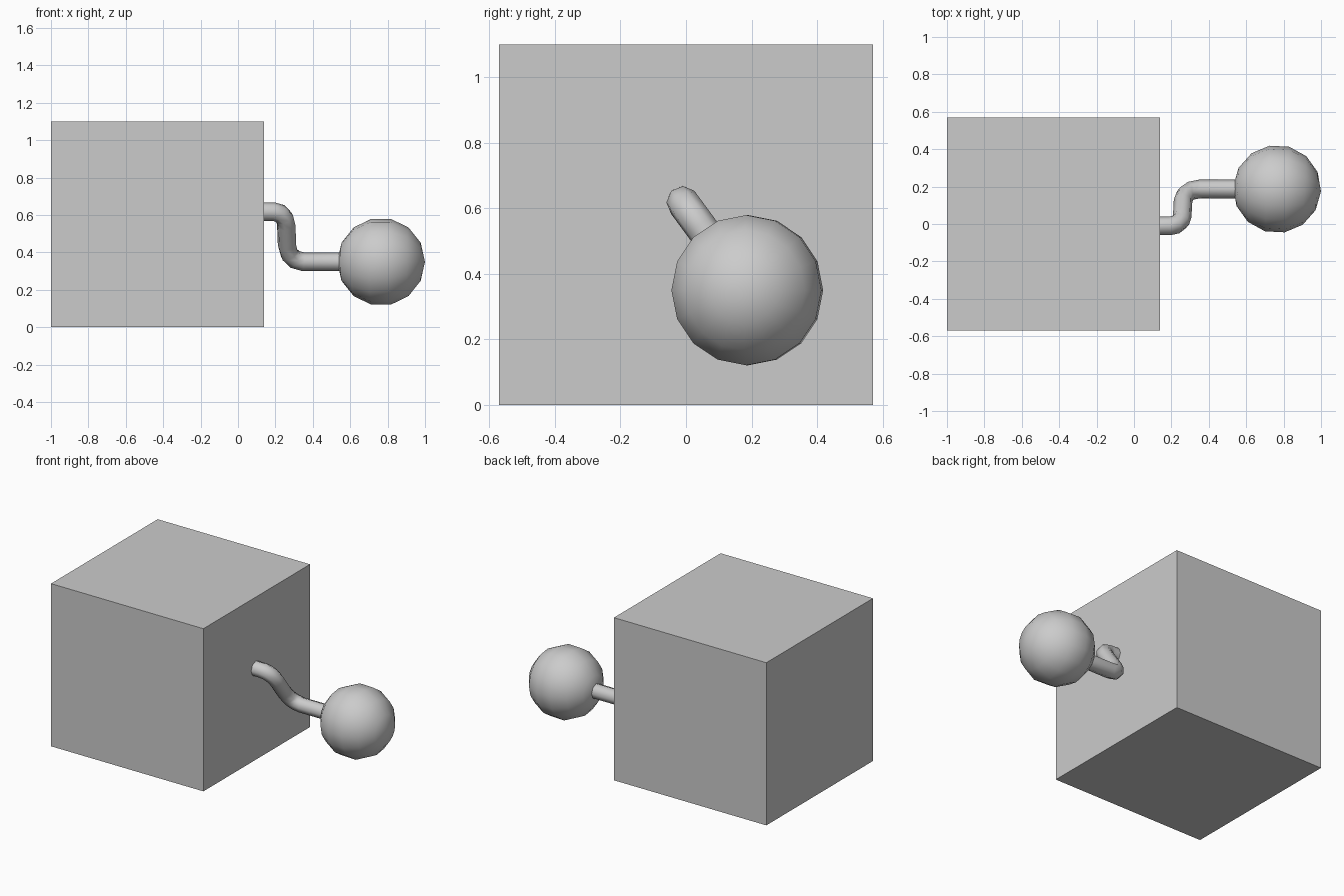
import bpy, math
from mathutils import Vector

if "Cube" in bpy.data.objects:
    bpy.data.objects.remove(bpy.data.objects["Cube"])

# Main block
bpy.ops.mesh.primitive_cube_add(size=1, location=(-0.43, 0, 0.55))
block = bpy.context.object
block.name = "block"
block.scale = (1.14, 1.14, 1.10)

# Ball, with its poles along x
bpy.ops.mesh.primitive_uv_sphere_add(segments=16, ring_count=7, radius=0.235,
                                     location=(0.765, 0.187, 0.35),
                                     rotation=(math.radians(3), math.radians(90), 0))
ball = bpy.context.object
ball.name = "ball"
bpy.ops.object.shade_smooth()

# Cranked rod: x position and distance along the slanted middle section
start, end = Vector((0, -0.01, 0.618)), Vector((0, 0.187, 0.35))
slant = end - start
length = slant.length
path = [(0.12, 0), (0.19, 0), (0.225, 0.012), (0.25, 0.045), (0.258, 0.09),
        (0.262, length - 0.11), (0.275, length - 0.05),
        (0.305, length - 0.015), (0.35, length), (0.57, length)]
curve = bpy.data.curves.new("connecting_rod", 'CURVE')
curve.dimensions = '3D'
curve.bevel_depth = 0.05
curve.bevel_resolution = 2
curve.use_fill_caps = True
spline = curve.splines.new('POLY')
spline.points.add(len(path) - 1)
for point, (x, d) in zip(spline.points, path):
    p = start + slant * (d / length)
    point.co = (x, p.y, p.z, 1)
spline.use_smooth = True
rod = bpy.data.objects.new("connecting_rod", curve)
bpy.context.collection.objects.link(rod)
